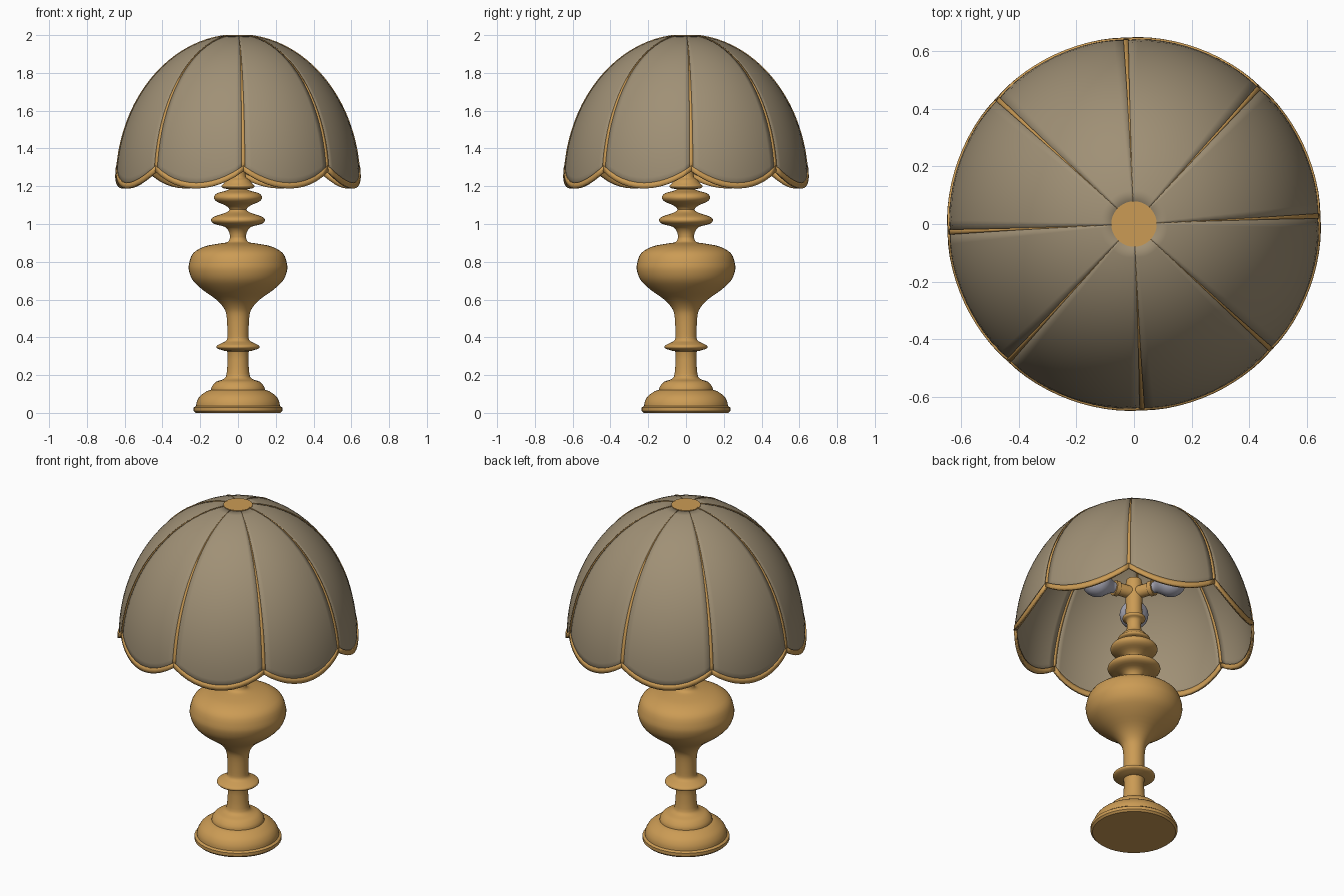
import bpy, bmesh, math
from mathutils import Vector

if "Cube" in bpy.data.objects:
    bpy.data.objects.remove(bpy.data.objects["Cube"])


def material(name, color):
    mat = bpy.data.materials.new(name)
    mat.use_nodes = True
    mat.diffuse_color = (*color, 1)
    mat.node_tree.nodes["Principled BSDF"].inputs["Base Color"].default_value = (*color, 1)
    return mat


gold = material("aged gold", (0.60, 0.33, 0.09))
fabric = material("taupe fabric", (0.35, 0.28, 0.18))
glass = material("frosted glass", (0.42, 0.42, 0.50))


def skin(name, rows, mat, wrap=False, capped=False, thickness=0, angle=40):
    """Skin a list of equal rows of points into a smooth surface."""
    bm = bmesh.new()
    grid = [[bm.verts.new(p) for p in row] for row in rows]
    count = len(rows[0])
    for low, high in zip(grid, grid[1:]):
        for i in range(count if wrap else count - 1):
            j = (i + 1) % count
            bm.faces.new((low[i], low[j], high[j], high[i]))
    if capped:
        bm.faces.new(grid[0])
        bm.faces.new(grid[-1])
        bmesh.ops.recalc_face_normals(bm, faces=bm.faces)
    mesh = bpy.data.meshes.new(name)
    bm.to_mesh(mesh)
    bm.free()
    mesh.materials.append(mat)
    obj = bpy.data.objects.new(name, mesh)
    bpy.context.collection.objects.link(obj)
    bpy.ops.object.select_all(action="DESELECT")
    obj.select_set(True)
    bpy.context.view_layer.objects.active = obj
    bpy.ops.object.shade_smooth_by_angle(angle=math.radians(angle))
    if thickness:
        mod = obj.modifiers.new("thickness", "SOLIDIFY")
        mod.thickness = thickness
        mod.offset = 0
    return obj


def rounded(points, steps=3):
    """Catmull-Rom smoothing of a profile."""
    pts = [Vector(p) for p in points]
    pts = [pts[0]] + pts + [pts[-1]]
    out = []
    for a, b, c, d in zip(pts, pts[1:], pts[2:], pts[3:]):
        for k in range(steps):
            t = k / steps
            out.append(b + (c - a) * t / 2 + (a * 2 - b * 5 + c * 4 - d) * t**2 / 2
                       + (b * 3 - a - c * 3 + d) * t**3 / 2)
    return out + [pts[-1]]


def lathe(name, profile, mat, sides=48):
    turns = [math.tau * i / sides for i in range(sides)]
    rows = [[(r * math.cos(a), r * math.sin(a), z) for a in turns] for r, z in profile]
    return skin(name, rows, mat, wrap=True, capped=True)


# Turned lamp body: foot, stem, urn and stacked rings
lathe("foot", [(.225, 0), (.235, .01), (.235, .028), (.224, .036)], gold)
lathe("foot_bell", rounded([(.222, .034), (.218, .06), (.2, .09), (.165, .115), (.143, .122)]), gold)
lathe("stem", rounded([
    (.143, .12), (.138, .14), (.115, .165), (.075, .18), (.06, .21), (.055, .315),
    (.07, .328), (.108, .34), (.112, .355), (.085, .37), (.06, .385), (.056, .42),
    (.06, .51), (.075, .555), (.115, .6), (.185, .65), (.238, .7), (.259, .75),
    (.259, .79), (.238, .845), (.18, .88), (.11, .895), (.055, .905), (.042, .93)]), gold)
lathe("upper_rings", rounded([
    (.042, .92), (.046, .955), (.07, .985), (.125, 1.0), (.143, 1.02), (.125, 1.04),
    (.065, 1.06), (.045, 1.078), (.07, 1.1), (.112, 1.118), (.128, 1.14),
    (.112, 1.162), (.065, 1.176), (.05, 1.184), (.08, 1.19), (.088, 1.202),
    (.075, 1.215), (.06, 1.235), (.042, 1.25), (.04, 1.31), (.06, 1.325),
    (.06, 1.34), (.045, 1.355), (.045, 1.55), (.03, 1.57)]), gold)

# Three sockets with round bulbs
for n in range(3):
    turn = math.radians(230 + 120 * n)
    socket = lathe(f"socket_{n + 1}", [(.035, .02), (.035, .1), (.042, .1), (.042, .125)], gold, 24)
    bulb = lathe(f"bulb_{n + 1}", rounded([
        (.03, .12), (.034, .14), (.05, .165), (.07, .195), (.078, .23),
        (.07, .268), (.048, .295), (.022, .307), (.003, .31)]), glass, 24)
    for part in (socket, bulb):
        part.location.z = 1.49
        part.rotation_euler = (0, math.pi / 2, turn)

# Domed shade with scalloped edge
PANELS = 8
STEP = math.tau / PANELS
START = math.radians(2.5)
RADIUS, MIDDLE, HEIGHT = .643, 1.22, .78
TOP = math.acos(.07 / RADIUS)


def dome(angle, lat):
    r = RADIUS * math.cos(lat)
    return (r * math.cos(angle), r * math.sin(angle), MIDDLE + HEIGHT * math.sin(lat))


def latitude(z):
    return math.asin((z - MIDDLE) / HEIGHT)


def hem(t):
    """Height of the scalloped edge, t running from -1 to 1 across a panel."""
    return 1.188 + .09 * t * t


across = [-1 + i / 6 for i in range(13)]
for n in range(PANELS):
    centre = START + STEP * (n + .5)
    angles = [centre + t * STEP / 2 for t in across]

    def rows(top, count):
        result = []
        for k in range(count + 1):
            row = []
            for t, a in zip(across, angles):
                low = latitude(hem(t))
                row.append(dome(a, low + (top(t) - low) * k / count))
            result.append(row)
        return result

    skin(f"shade_panel_{n + 1}", rows(lambda t: TOP, 20), fabric, thickness=.004)
    skin(f"hem_trim_{n + 1}", rows(lambda t: latitude(hem(t) + .03), 2), gold, thickness=.016)

    # Tapered rib along the seam
    seam = START + STEP * n
    low = latitude(hem(1))
    strip = []
    for k in range(21):
        lat = low + (TOP - low) * k / 20
        half = .014 * math.cos(lat)
        strip.append([dome(seam - half, lat), dome(seam, lat), dome(seam + half, lat)])
    skin(f"shade_rib_{n + 1}", strip, gold, thickness=.011)

# Cap closing the top of the shade
lathe("shade_cap", [(.074, 1.984), (.079, 1.988), (.079, 2.0)], gold)
